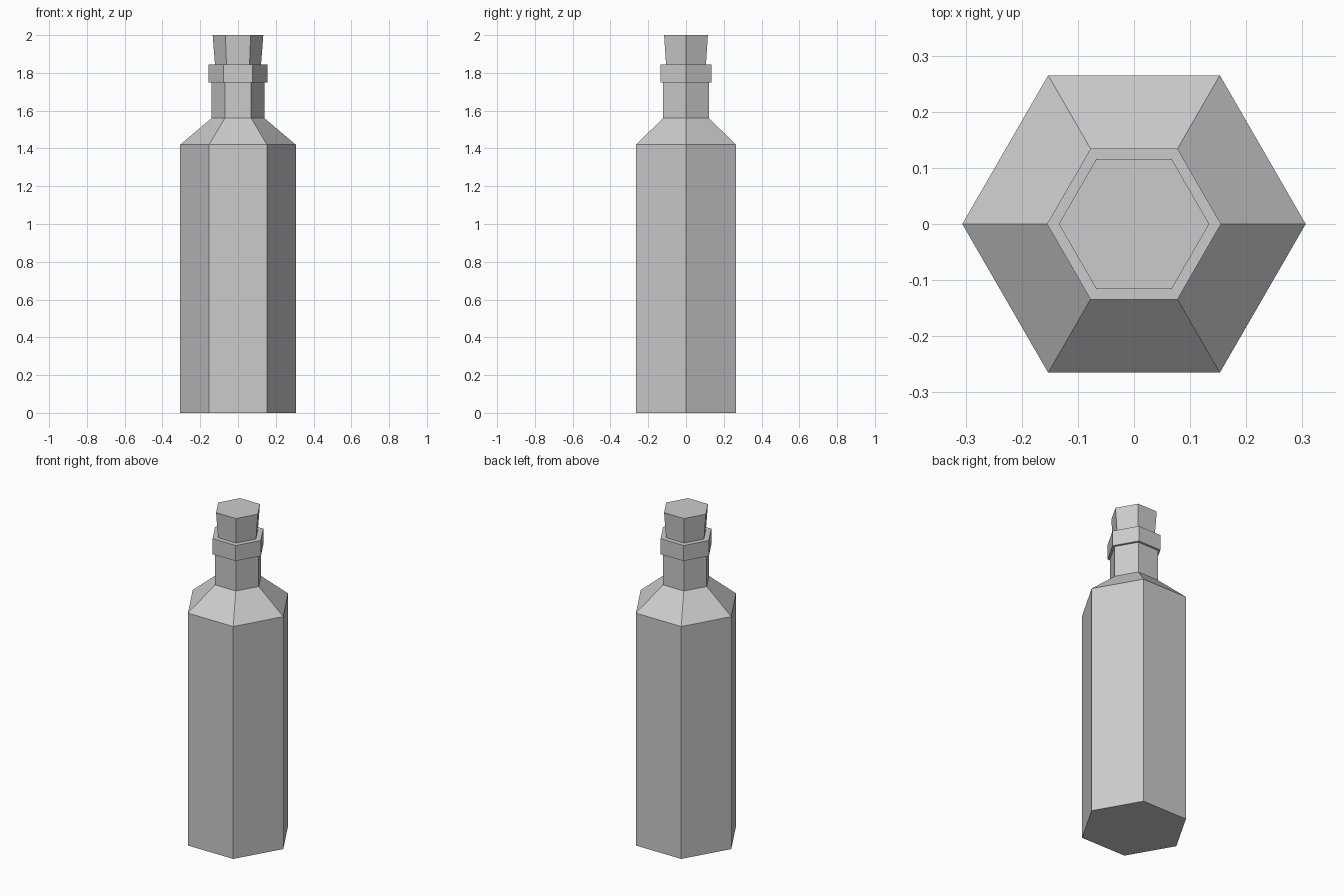
import bpy
import bmesh
from math import cos, sin, tau

SIDES = 6

cube = bpy.data.objects.get("Cube")
if cube:
    bpy.data.objects.remove(cube, do_unlink=True)

# Single plain grey
grey = bpy.data.materials.new("plain_grey")
grey.use_nodes = True
colour = (0.6, 0.6, 0.6, 1.0)
grey.diffuse_color = colour
grey.node_tree.nodes["Principled BSDF"].inputs["Base Color"].default_value = colour


def hex_lathe(name, profile):
    """Closed six-sided solid from (radius, height) pairs, bottom to top."""
    bm = bmesh.new()
    rings = [[bm.verts.new((r * cos(tau * i / SIDES), r * sin(tau * i / SIDES), z))
              for i in range(SIDES)] for r, z in profile]
    for low, high in zip(rings, rings[1:]):
        for i in range(SIDES):
            j = (i + 1) % SIDES
            bm.faces.new((low[i], low[j], high[j], high[i]))
    bm.faces.new(rings[0][::-1])
    bm.faces.new(rings[-1])
    mesh = bpy.data.meshes.new(name)
    bm.to_mesh(mesh)
    bm.free()
    mesh.materials.append(grey)
    obj = bpy.data.objects.new(name, mesh)
    bpy.context.collection.objects.link(obj)
    return obj


# Body, sloping shoulder, neck and lip in one shell
hex_lathe("bottle", [(0.306, 0), (0.306, 1.42), (0.14, 1.56), (0.14, 1.75),
                     (0.155, 1.75), (0.155, 1.845)])

# Flared stopper, seated slightly inside the lip
hex_lathe("stopper", [(0.12, 1.81), (0.122, 1.845), (0.134, 2.0)])
